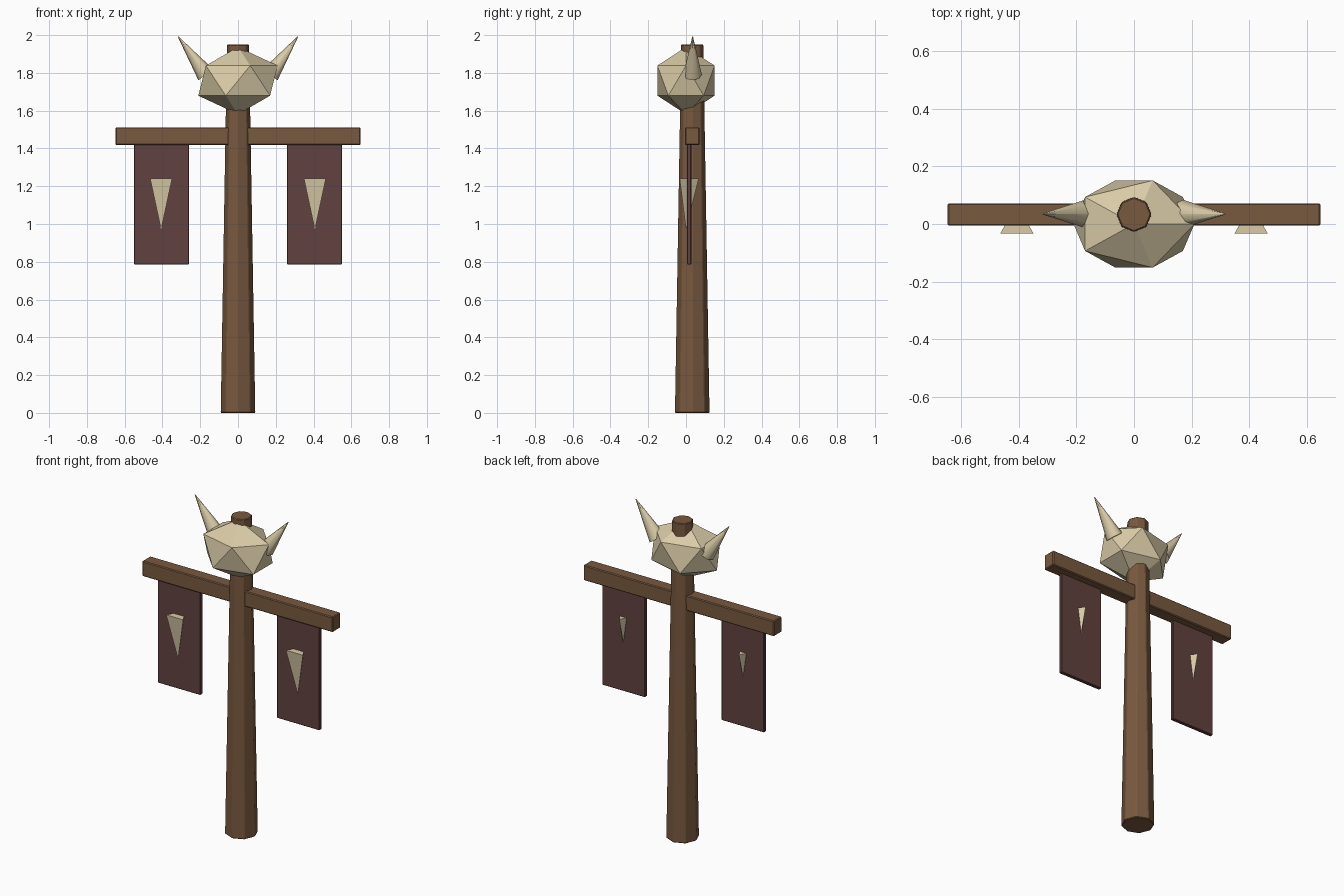
import bpy, bmesh, math
from mathutils import Matrix

if "Cube" in bpy.data.objects:
    bpy.data.objects.remove(bpy.data.objects["Cube"])


def material(name, color):
    m = bpy.data.materials.new(name)
    m.diffuse_color = (*color, 1)
    m.use_nodes = True
    m.node_tree.nodes["Principled BSDF"].inputs["Base Color"].default_value = m.diffuse_color
    return m


WOOD = material("wood", (0.19, 0.10, 0.05))
CLOTH = material("cloth", (0.12, 0.055, 0.05))
BONE = material("bone", (0.70, 0.60, 0.39))


def finish(name, bm, mat, bevel=0.0):
    bmesh.ops.recalc_face_normals(bm, faces=bm.faces)
    me = bpy.data.meshes.new(name)
    bm.to_mesh(me)
    bm.free()
    ob = bpy.data.objects.new(name, me)
    bpy.context.collection.objects.link(ob)
    me.materials.append(mat)
    if bevel:
        mod = ob.modifiers.new("soft_edges", 'BEVEL')
        mod.width, mod.segments = bevel, 1
    return ob


def cone(name, mat, matrix, sides, r1, r2, depth, bevel=0.0):
    bm = bmesh.new()
    bmesh.ops.create_cone(bm, cap_ends=True, segments=sides, radius1=r1,
                          radius2=r2, depth=depth, matrix=matrix)
    # a zero radius leaves coincident tip vertices
    bmesh.ops.remove_doubles(bm, verts=bm.verts, dist=1e-5)
    return finish(name, bm, mat, bevel)


def box(name, mat, center, size, bevel):
    bm = bmesh.new()
    bmesh.ops.create_cube(bm, size=1, matrix=Matrix.Translation(center)
                          @ Matrix.Diagonal((*size, 1)))
    return finish(name, bm, mat, bevel)


# Tapered octagonal pole and crossbeam
cone("pole", WOOD, Matrix.Translation((0, 0.033, 0.975)), 8, 0.093, 0.06, 1.95, 0.004)
box("crossbeam", WOOD, (0, 0.033, 1.465), (1.296, 0.078, 0.094), 0.005)

# Faceted skull
bm = bmesh.new()
bmesh.ops.create_icosphere(bm, subdivisions=1, radius=0.178,
                           matrix=Matrix.Translation((0, 0, 1.759))
                           @ Matrix.Diagonal((1.32, 1, 1, 1)))
finish("skull", bm, BONE)

for side, label in ((-1, "left"), (1, "right")):
    # Hanging banner with a three-sided fang through it
    box(label + "_banner", CLOTH, (side * 0.405, 0.017, 1.11), (0.29, 0.022, 0.65), 0.003)
    cone(label + "_fang", BONE, Matrix.Translation((side * 0.407, 0, 1.105)),
         3, 0, 0.067, 0.27)
    # Horn leaning outwards
    horn = cone(label + "_horn", BONE,
                Matrix.Translation((side * 0.2435, 0.035, 1.891))
                @ Matrix.Rotation(side * math.radians(36), 4, 'Y'),
                8, 0.049, 0.002, 0.25)
    bpy.ops.object.select_all(action='DESELECT')
    horn.select_set(True)
    bpy.context.view_layer.objects.active = horn
    bpy.ops.object.shade_smooth_by_angle(angle=math.radians(50))
